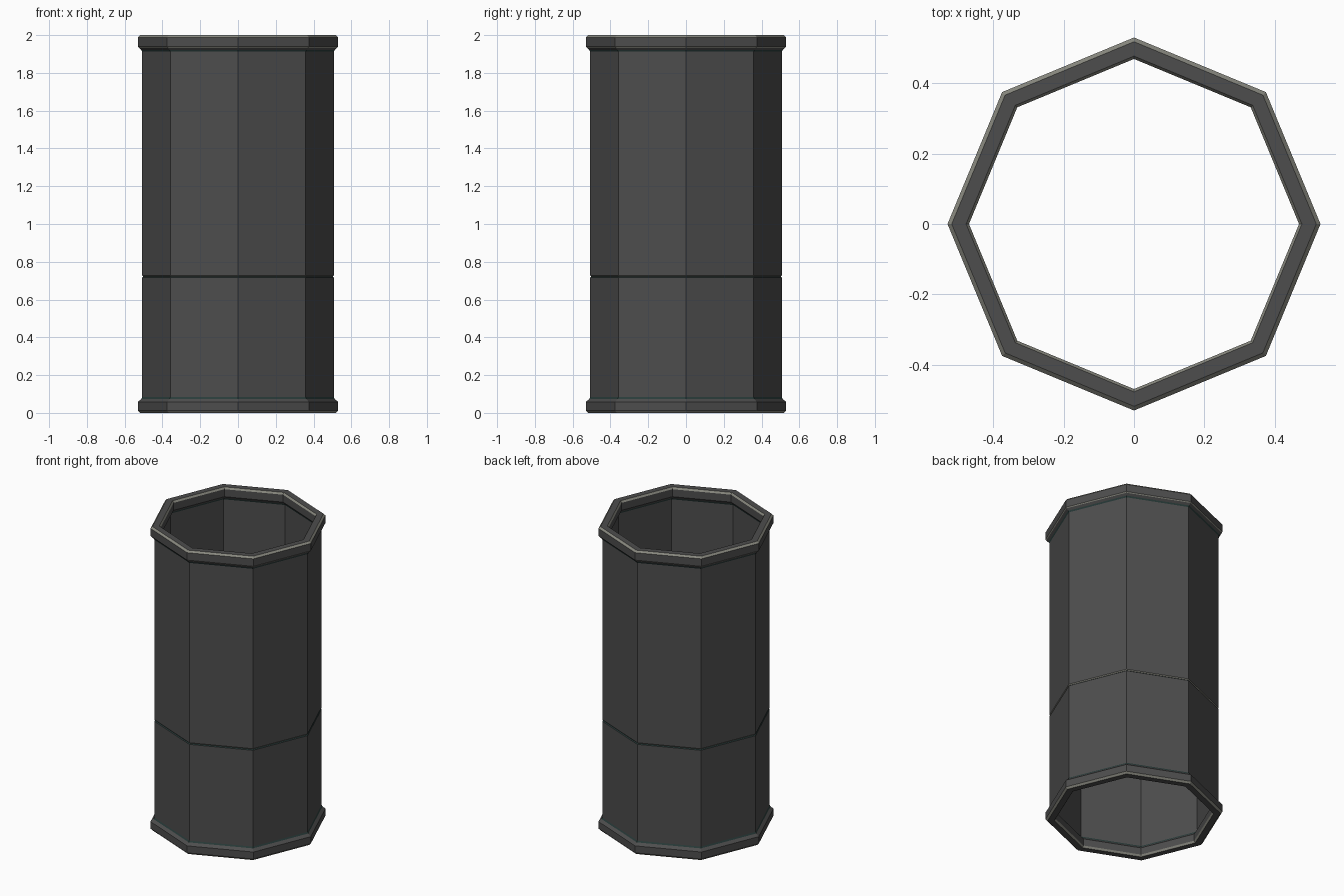
import bpy, bmesh, math

if "Cube" in bpy.data.objects:
    bpy.data.objects.remove(bpy.data.objects["Cube"])

SIDES = 8


def material(name, rgb):
    m = bpy.data.materials.new(name)
    m.diffuse_color = (*rgb, 1)
    m.use_nodes = True
    m.node_tree.nodes["Principled BSDF"].inputs["Base Color"].default_value = m.diffuse_color
    return m


MATS = [material("dark grey metal", (0.075, 0.075, 0.075)),
        material("worn light edge", (0.25, 0.25, 0.215)),
        material("dark teal seam", (0.022, 0.045, 0.042))]
GREY, LIGHT, TEAL = 0, 1, 2


def revolve(name, profile):
    """Closed (radius, height, colour of the next strip) loop swept round an octagon."""
    bm = bmesh.new()
    rings = []
    for r, z, _ in profile:
        rings.append([bm.verts.new((r * math.cos(math.tau * i / SIDES),
                                    r * math.sin(math.tau * i / SIDES), z))
                      for i in range(SIDES)])
    for k, (_, _, colour) in enumerate(profile):
        a, b = rings[k], rings[(k + 1) % len(rings)]
        for i in range(SIDES):
            j = (i + 1) % SIDES
            bm.faces.new((a[i], a[j], b[j], b[i])).material_index = colour
    bmesh.ops.recalc_face_normals(bm, faces=bm.faces)
    me = bpy.data.meshes.new(name)
    bm.to_mesh(me)
    bm.free()
    for m in MATS:
        me.materials.append(m)
    ob = bpy.data.objects.new(name, me)
    bpy.context.collection.objects.link(ob)
    return ob


# Outer skin from the bottom lip up, with a groove, then down the inside
revolve("pipe_shell", [
    (0.518, 0.0, LIGHT),      # bottom outer bevel
    (0.53, 0.012, GREY),      # bottom flange side
    (0.53, 0.058, GREY),      # flange shoulder
    (0.512, 0.074, TEAL),     # seam above flange
    (0.507, 0.083, GREY),     # lower wall
    (0.507, 0.717, TEAL),     # groove lower side
    (0.501, 0.722, LIGHT),    # groove upper side
    (0.507, 0.728, GREY),     # upper wall
    (0.507, 1.912, TEAL),     # seam below flange
    (0.512, 1.921, GREY),     # flange shoulder
    (0.525, 1.933, LIGHT),    # flange lower bevel
    (0.53, 1.939, GREY),      # top flange side
    (0.53, 1.988, LIGHT),     # top outer bevel
    (0.518, 2.0, GREY),       # top rim
    (0.477, 2.0, LIGHT),      # top inner bevel
    (0.469, 1.988, GREY),     # inner lip
    (0.469, 1.939, GREY),     # inner shoulder
    (0.486, 1.921, TEAL),     # inner seam
    (0.490, 1.912, GREY),     # inner wall
    (0.490, 0.083, TEAL),     # inner seam
    (0.486, 0.074, GREY),     # inner shoulder
    (0.469, 0.058, GREY),     # inner lip
    (0.469, 0.012, LIGHT),    # bottom inner bevel
    (0.477, 0.0, GREY),       # bottom rim
])
